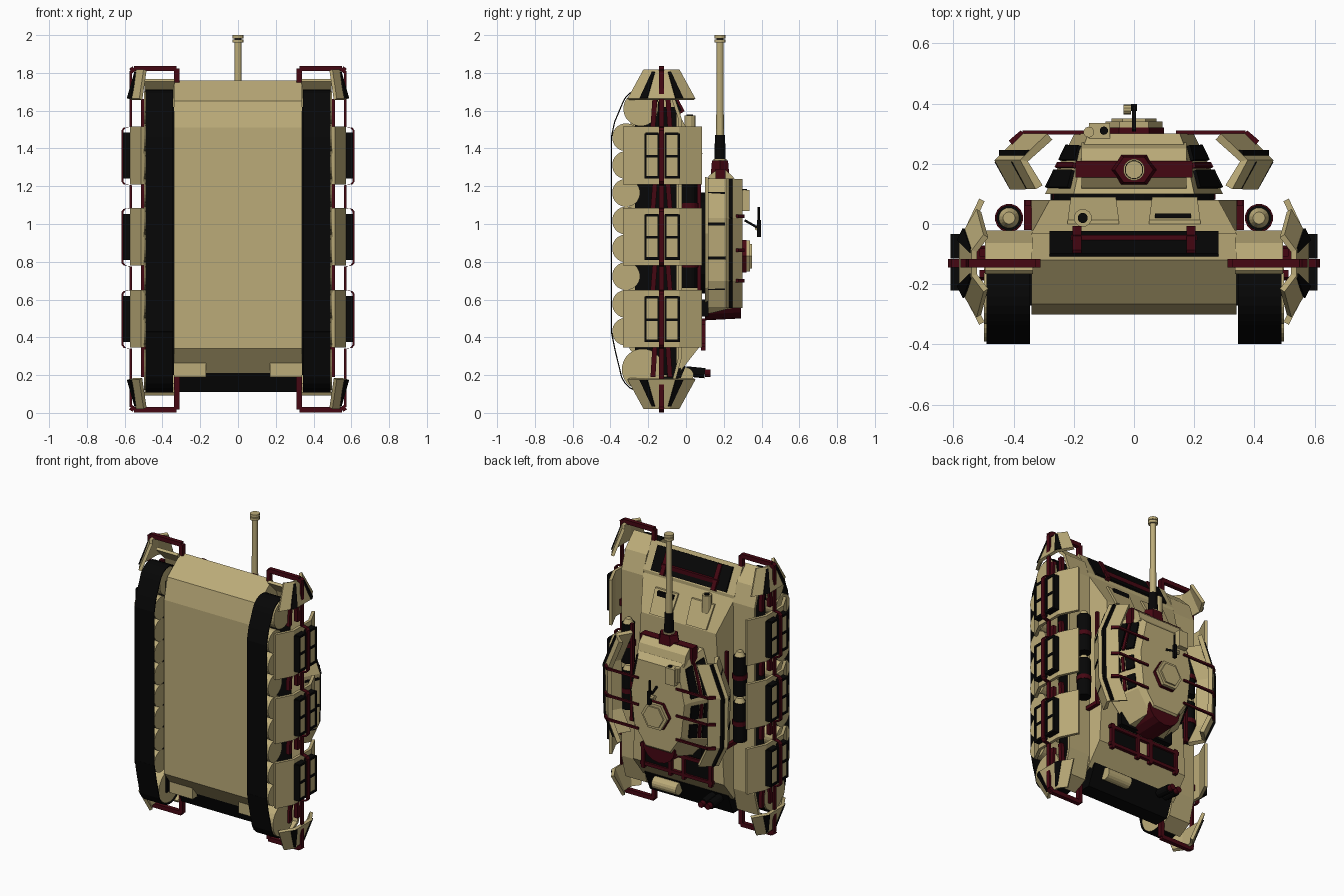
import bpy, bmesh, math
from mathutils import Vector as V

if "Cube" in bpy.data.objects:
    bpy.data.objects.remove(bpy.data.objects["Cube"])

def mat(name, c):
    m = bpy.data.materials.new(name); m.diffuse_color = (*c, 1); return m
TAN = mat("tan", (0.50, 0.41, 0.19)); RED = mat("dark_red", (0.06, 0.002, 0.006)); BLK = mat("black", (0.002, 0.002, 0.002))

def obj(name, verts, faces, m, mirror=False, thick=0):
    me = bpy.data.meshes.new(name)
    me.from_pydata([tuple(v) for v in verts], [], faces)
    bm = bmesh.new(); bm.from_mesh(me)
    bmesh.ops.recalc_face_normals(bm, faces=bm.faces)
    bm.to_mesh(me); bm.free()
    o = bpy.data.objects.new(name, me)
    bpy.context.collection.objects.link(o)
    me.materials.append(m)
    if thick:
        s = o.modifiers.new("thickness", 'SOLIDIFY'); s.thickness = thick; s.offset = 0
    if mirror:
        o.modifiers.new("mirror", 'MIRROR')
    return o

def loft(name, rings, m, mirror=False):
    n = len(rings[0]); k = len(rings)
    f = [(j*n+i, j*n+(i+1) % n, (j+1)*n+(i+1) % n, (j+1)*n+i) for j in range(k-1) for i in range(n)]
    f += [tuple(range(n)), tuple(range((k-1)*n, k*n))]
    return obj(name, [p for r in rings for p in r], f, m, mirror)

def sheet(name, rows, thick, m, mirror=True):
    n = len(rows[0])
    f = [(j*n+i, j*n+i+1, (j+1)*n+i+1, (j+1)*n+i) for j in range(len(rows)-1) for i in range(n-1)]
    return obj(name, [p for r in rows for p in r], f, m, mirror, thick)

def box(name, x, y, z, m, mirror=False):
    return loft(name, [[(a, y[0], z[0]), (a, y[1], z[0]), (a, y[1], z[1]), (a, y[0], z[1])] for a in x], m, mirror)

def side_prism(name, yz, x0, x1, m, mirror=False):
    return loft(name, [[(x, y, z) for y, z in yz] for x in (x0, x1)], m, mirror)

def rod(name, p, q, r, m, mirror=False, n=12, r2=None):
    p, q = V(p), V(q); d = (q-p).normalized()
    u = d.cross(V((0, 1, 0)) if abs(d.y) < .9 else V((1, 0, 0))).normalized(); w = d.cross(u)
    r2 = r if r2 is None else r2
    off = math.pi/n
    ring = lambda c, s: [c + s*(u*math.cos(2*math.pi*i/n+off) + w*math.sin(2*math.pi*i/n+off)) for i in range(n)]
    return loft(name, [ring(p, r), ring(q, r2)], m, mirror)

def bar(name, p, q, w, m, mirror=False):
    return rod(name, p, q, w*.707, m, mirror, 4)

# hull with sloped nose and raked stern
side_prism("hull", [(-.3, .34), (-.3, 1.51), (-.265, 1.65), (-.12, 1.76), (-.03, 1.59), (-.02, .24), (-.18, .19)], -.34, .34, TAN)
loft("upper_hull", [[(-.34, -.03, .22), (.34, -.03, .22), (.34, -.03, 1.57), (-.34, -.03, 1.57)],
                    [(-.34, .08, .36), (.34, .08, .36), (.28, .08, 1.36), (-.28, .08, 1.36)]], TAN)
side_prism("stern_box", [(-.2, .22), (-.16, .11), (-.06, .11), (0, .25)], -.31, .31, BLK)
box("stern_block", (.17, .34), (-.24, -.1), (.19, .3), TAN, True)

# nose panel with clamped red bar
sheet("nose_panel", [[(x, -.105, 1.74), (x, -.03, 1.598)] for x in (-.28, .28)], .016, BLK, False)
bar("nose_bar", (-.21, -.05, 1.645), (.21, -.05, 1.645), .028, RED)
bar("nose_clamp", (.19, -.1, 1.738), (.19, -.02, 1.59), .03, RED, True)
# driver hatches and sights on the glacis
loft("glacis_hatch", [[(.05, .0+d, 1.515), (.22, .0+d, 1.515), (.21, .075+d, 1.37), (.06, .075+d, 1.37)] for d in (0, .014)], TAN, True)
box("vision_slot", (.07, .19), (.005, .035), (1.46, 1.505), BLK)
rod("driver_sight", (-.17, .02, 1.46), (-.17, .02, 1.575), .03, TAN)
rod("driver_lens", (-.17, .02, 1.575), (-.17, .02, 1.58), .017, BLK)

# tracks: thin bands around the wheels
def arc_yz(cy, cz, r, a0, a1, n=8):
    t = [math.radians(a0+(a1-a0)*i/n) for i in range(n+1)]
    return [(cy+r*math.cos(a), cz+r*math.sin(a)) for a in t]
path = [(-.395, .43), (-.395, 1.46)] + arc_yz(-.24, 1.61, .1, 160, 20) + arc_yz(-.23, .23, .118, -20, -160) + [(-.395, .43)]
path.insert(2, (-.378, 1.54)); path.insert(-1, (-.375, .33))
sheet("track", [[(x, y, z) for x in (.345, .49)] for y, z in path], .006, BLK)
for i in range(8):
    z = .43 + i*.147
    rod("road_wheel", (.35, -.317, z), (.498, -.317, z), .074, TAN, True, 24)
rod("drive_wheel", (.35, -.23, .23), (.498, -.23, .23), .11, TAN, True, 24)
rod("idler_wheel", (.35, -.24, 1.61), (.498, -.24, 1.61), .092, TAN, True, 24)
box("track_bay", (.34, .36), (-.27, -.05), (.2, 1.62), BLK, True)

# fenders with sloped mudguards
fender = [(-.16, .1), (-.07, .15), (-.03, .3), (-.03, 1.55), (-.07, 1.67), (-.16, 1.76)]
sheet("fender", [[(x, y, z) for x in (.335, .495)] for y, z in fender], .018, TAN)
for y0, y1 in ((-.175, -.165), (-.085, -.095)):
    for a, b in ((.19, .35), (.65, .78), (1.08, 1.21), (1.51, 1.66)):
        bar("skirt_stringer", (.5, y0, a), (.5, y1, b), .026, RED, True)

# hanging side skirts with framed blocks
for z in (.345, .78, 1.21):
    sec = [(.505, .08), (.562, -.04), (.562, -.22), (.505, -.33)]
    sheet("side_skirt", [[(x, y, h) for x, y in sec] for h in (z, z+.305)], .02, TAN)
    bar("skirt_bracket", (.48, -.1, z+.08), (.57, -.1, z+.08), .04, RED, True)
    for y in (-.215, -.11):
        box("skirt_block", (.57, .603), (y, y+.07), (z+.035, z+.265), TAN, True)
        for a in (y, y+.07):
            box("block_frame", (.57, .61), (a-.005, a+.007), (z+.03, z+.27), BLK, True)
        for h in (.03, .142, .26):
            box("block_frame", (.57, .61), (y, y+.07), (z+h, z+h+.014), BLK, True)

# red rail wrapping each side
rail = [(.325, 1.75), (.325, 1.823), (.55, 1.823), (.568, 1.81)]
for z in (1.21, .78, .345):
    rail += [(.568, z+.305), (.6, z+.3), (.612, z+.285), (.612, z+.015), (.6, z), (.568, z-.005)]
rail += [(.568, .03), (.55, .017), (.325, .017), (.325, .19)]
for (x0, z0), (x1, z1) in zip(rail, rail[1:]):
    thin = x0 > .56 and x1 > .56
    if thin:
        loft("side_rail", [[(x+a, -.13+b, z) for a, b in ((-.006, -.014), (.006, -.014), (.006, .014), (-.006, .014))]
                           for x, z in ((x0, z0), (x1, z1))], RED, True)
    else:
        bar("side_rail_hook", (x0, -.13, z0), (x1, -.13, z1), .028, RED, True)

# faceted corner guards leaning inward, with dark stripes
wide = [(.515, .045), (.572, -.05), (.572, -.21), (.515, -.305)]
narrow = [(.492, -.04), (.53, -.09), (.53, -.17), (.492, -.22)]
for end in (0, 1):
    f = (lambda z: 1.84-z) if end else (lambda z: z)
    sheet("corner_guard", [[(x, y, f(1.66)) for x, y in wide], [(x, y, f(1.815)) for x, y in narrow]], .02, TAN)
    for s in (1, -1):
        Y = lambda d: -.13 + s*d
        sheet("guard_stripe", [[(.585, Y(.075), f(1.665)), (.545, Y(.035), f(1.805))],
                               [(.565, Y(.115), f(1.665)), (.541, Y(.05), f(1.805))]], .008, BLK)

# fuel drums on the fenders
for z in (.66, .97):
    rod("fender_drum", (.415, .02, z), (.415, .02, z+.26), .042, BLK, True, 16)
    rod("drum_cap", (.415, .02, z+.26), (.415, .02, z+.29), .034, TAN, True, 16, .02)
    rod("drum_strap", (.415, .02, z+.11), (.415, .02, z+.14), .047, RED, True, 16)
bar("drum_cradle", (.352, -.02, .62), (.352, .08, .62), .025, RED, True)
bar("drum_cradle_rail", (.352, .07, .62), (.352, .07, 1.26), .02, RED, True)

# engine deck fittings and exhausts
box("deck_grille", (.04, .25), (.07, .09), (.36, .5), BLK, True)
for z in (.36, .48):
    bar("deck_rail", (-.27, .092, z), (.27, .092, z), .022, RED)
for x in (.05, .25):
    bar("deck_rail_side", (x, .092, .33), (x, .092, .5), .024, RED, True)
for x in (-.2, -.25):
    rod("rear_lamp", (x, .0, .22), (x, .1, .21), .028, BLK, n=12)
    rod("lamp_lens", (x, .1, .21), (x, .13, .21), .02, RED, n=12)
rod("exhaust", (.05, .0, .2), (.23, .0, .2), .04, TAN, n=16)

# turret body
rod("turret_ring", (0, .07, .9), (0, .11, .9), .27, BLK, n=24)
def plan(half, y):
    return [(x, y, z) for x, z in half] + [(-x, y, z) for x, z in reversed(half)]
low = [(.2, 1.25), (.295, .95), (.27, .66), (.14, .52)]
top = [(.165, 1.2), (.215, .95), (.19, .7), (.1, .56)]
loft("turret", [plan(low, .1), plan(top, .265), plan([(x*.92, .9+(z-.9)*.88) for x, z in top], .3)], TAN)
# long dark panels along the turret sides, with a red divider
def side(i, j, t, s):
    a, b = [V((p[i][0], y, p[i][1])).lerp(V((p[j][0], y, p[j][1])), t) for p, y in ((low, .1), (top, .265))]
    return [a.lerp(b, k) + V((.006, .004, 0)) for k in s]
for i, t0, t1 in ((0, .15, .9), (1, .1, .45), (1, .6, .95)):
    for k, m in (((.1, .45), BLK), ((.5, .6), RED), ((.65, .95), BLK)):
        sheet("turret_side_panel", [side(i, i+1, t, k) for t in (t0, t1)], .012, m)
# rounded rear stowage bag
arc = [(.125*math.cos(a*math.pi/8), .6-.11*math.sin(a*math.pi/8)) for a in range(9)]
loft("rear_bag", [[(x, .1, z) for x, z in arc + [(-.1, .74), (.1, .74)]],
                  [(x*.95, .29, z+.01) for x, z in arc + [(-.1, .74), (.1, .74)]]], RED)
box("rear_basket", (-.2, .2), (.07, .12), (.51, .6), BLK)

# mantlet and gun
side_prism("mantlet_bulge", [(.105, 1.2), (.12, 1.255), (.16, 1.285), (.21, 1.285), (.25, 1.25), (.27, 1.18)], -.175, .175, TAN)
box("mantlet_band", (-.195, .195), (.155, .21), (1.18, 1.29), RED)
hexa = [(-.085, .18), (-.045, .23), (.045, .23), (.085, .18), (.045, .13), (-.045, .13)]
loft("mantlet", [[(x, y, 1.25) for x, y in hexa], [(x*.75, .18+(y-.18)*.85, 1.335) for x, y in hexa]], RED)
rod("gun_collar", (0, .18, 1.32), (0, .18, 1.345), .036, TAN, n=16)
rod("gun_sleeve", (0, .18, 1.34), (0, .18, 1.47), .031, BLK, n=16, r2=.027)
rod("gun_barrel", (0, .18, 1.45), (0, .18, 1.96), .021, TAN, n=16, r2=.018)
for z in (1.96, 1.982):
    rod("muzzle_brake", (0, .18, z), (0, .18, z+.018), .03, TAN, n=12)
rod("muzzle", (0, .18, 1.96), (0, .18, 1.99), .02, BLK, n=12)

# stand-off turret armour: chevron section bent around the sides
st = [(.56, .38), (.70, .445), (1.03, .45), (1.235, .365)]
sheet("turret_armour", [[(x-.05, .122, z), (x, .21, z), (x-.085, .29, z)] for z, x in st], .028, TAN)
for i in range(3):
    (z0, x0), (z1, x1) = st[i:i+2]
    bar("armour_seam", (x0-.012, .235, z0), (x1-.012, .235, z1), .02, BLK, True)
for z in (.66, .82, 1.0, 1.16):
    xo = .42 if z < .7 else .445 if z < 1.1 else .39
    bar("armour_strap", (xo-.04, .12, z), (xo+.01, .21, z), .018, BLK, True)
for z in (.7, .86, 1.04):
    bar("armour_arm", (.14, .304, z), (.37, .304, z), .014, RED, True)
    bar("armour_arm_end", (.37, .304, z), (.41, .27, z), .018, RED, True)

# hexagonal commander's cupola with machine gun
rod("cupola_base", (0, .28, .83), (0, .32, .83), .1, RED, n=6)
rod("cupola", (0, .305, .83), (0, .34, .83), .095, TAN, n=6)
rod("cupola_lid", (0, .34, .83), (0, .35, .83), .075, TAN, n=6)
bar("gun_mount", (0, .31, 1.02), (0, .38, .98), .012, BLK)
box("machine_gun_body", (-.01, .01), (.375, .398), (.93, 1.02), BLK)
rod("machine_gun_barrel", (0, .385, 1.0), (0, .385, 1.09), .007, BLK, n=8)
rod("ammo_drum", (-.035, .38, .98), (-.01, .38, .98), .016, TAN, n=10)
# gunner's sight
box("gunner_sight", (-.15, -.08), (.28, .335), (1.07, 1.18), TAN)
rod("sight_pod", (-.15, .305, 1.09), (-.15, .305, 1.185), .018, TAN, n=10)
rod("sight_lens", (-.1, .31, 1.18), (-.1, .31, 1.186), .014, BLK, n=10)

for m in bpy.data.materials:
    if m.users and not m.is_grease_pencil:
        m.use_nodes = True
        m.node_tree.nodes["Principled BSDF"].inputs["Base Color"].default_value = m.diffuse_color
